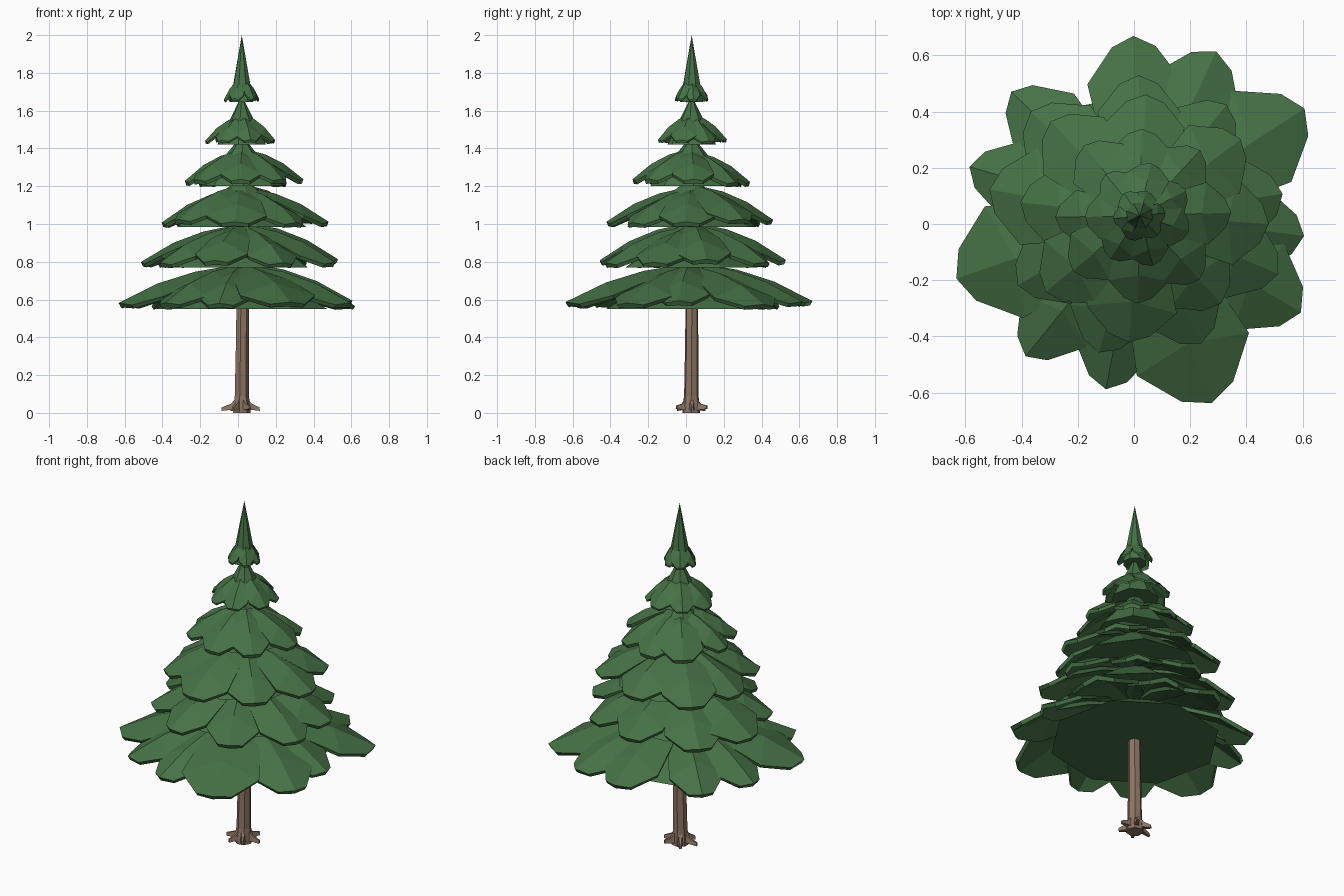
import bpy, bmesh, math, random
from mathutils import Vector, Matrix

if "Cube" in bpy.data.objects:
    bpy.data.objects.remove(bpy.data.objects["Cube"])

random.seed(4)
CX, CY = 0.02, 0.03  # tree axis


def material(name, col):
    m = bpy.data.materials.new(name)
    m.diffuse_color = (*col, 1)
    m.use_nodes = True
    m.node_tree.nodes["Principled BSDF"].inputs["Base Color"].default_value = m.diffuse_color
    return m


GREEN = material("needles", (0.06, 0.165, 0.06))
BROWN = material("bark", (0.27, 0.18, 0.13))


def finish(name, bm, mat):
    bmesh.ops.recalc_face_normals(bm, faces=bm.faces[:])
    me = bpy.data.meshes.new(name)
    bm.to_mesh(me)
    bm.free()
    me.materials.append(mat)
    ob = bpy.data.objects.new(name, me)
    bpy.context.collection.objects.link(ob)
    return ob


def loft(bm, rings):
    """Skin a list of equal-length point rings and cap both ends."""
    rows = [[bm.verts.new(p) for p in r] for r in rings]
    n = len(rows[0])
    for a, b in zip(rows, rows[1:]):
        for i in range(n):
            j = (i + 1) % n
            bm.faces.new((a[i], a[j], b[j], b[i]))
    bm.faces.new(rows[0][::-1])
    bm.faces.new(rows[-1])


def ring(x, y, z, r, n, ph=0.0):
    return [Vector((x + r * math.cos(ph + math.tau * i / n),
                    y + r * math.sin(ph + math.tau * i / n), z)) for i in range(n)]


def add_bough(bm, ang, R, w, z0, h, t=0.018):
    """One drooping, ridged bough with a broad middle and a blunt tip."""
    # (radius, half width, side height, ridge radius, ridge height)
    rows = [(0.14 * R, 0.3 * w, 0.93 * h, 0.14 * R, h),
            (0.42 * R, 0.75 * w, 0.66 * h, 0.38 * R, 0.88 * h),
            (0.74 * R, w, 0.29 * h, 0.68 * R, 0.60 * h),
            (0.94 * R, 0.46 * w, 0.08 * h, R, 0.13 * h)]
    turn = Matrix.Translation((CX, CY, z0)) @ Matrix.Rotation(math.radians(ang), 4, 'Z')
    rings = []
    for r, hw, zs, rr, zr in rows:
        pts = [(r, -hw, zs), (rr, 0, zr), (r, hw, zs),
               (r * 0.98, hw * 0.95, zs - t), (rr * 0.98, 0, zr - t * 1.3), (r * 0.98, -hw * 0.95, zs - t)]
        rings.append([turn @ Vector(p) for p in pts])
    loft(bm, rings)


# Lowest tier: (angle, reach) read from the outline
low = [(92, .64), (65, .645), (33, .70), (-7, .59), (-31, .67), (-69, .715),
       (-101, .63), (-129, .645), (-161, .69), (164, .63), (136, .635)]


def even(n, phase, reach):
    return [(phase - 360 * i / n + random.uniform(-5, 5),
             reach * random.uniform(0.95, 1.05)) for i in range(n)]


# Tiers: base z, bough height, core radius, core top z, boughs
tiers = [(0.55, 0.22, 0.46, 0.82, low),
         (0.77, 0.215, 0.375, 1.04, even(9, 93, 0.52)),
         (0.985, 0.20, 0.35, 1.25, even(8, 84, 0.445)),
         (1.20, 0.175, 0.22, 1.47, even(8, 88, 0.315)),
         (1.42, 0.145, 0.13, 1.68, even(7, 80, 0.19)),
         (1.645, 0.12, 0.065, 2.0, even(6, 70, 0.095))]

for k, (z0, h, rc, zt, boughs) in enumerate(tiers, 1):
    # Conical core
    bm = bmesh.new()
    bmesh.ops.create_cone(bm, cap_ends=True, segments=8, radius1=rc, radius2=0, depth=zt - z0,
                          matrix=Matrix.Translation((CX, CY, (z0 + zt) / 2))
                          @ Matrix.Rotation(k * 0.6, 4, 'Z'))
    finish(f"tier_{k}_core", bm, GREEN)
    # Ring of boughs
    bm = bmesh.new()
    half = math.sin(math.pi / len(boughs)) * 0.86
    for i, (ang, R) in enumerate(boughs):
        lift = random.uniform(-0.004, 0.016) * min(1, R / 0.3)
        wide = half * R * random.uniform(0.95, 1.1)
        if k == 1 and i in (2, 5, 8):
            wide *= 1.15
        add_bough(bm, ang, R, wide, z0 + lift, h, 0.018 if k < 5 else 0.01)
    finish(f"tier_{k}_boughs", bm, GREEN)

# Trunk with a slight lean and flared foot
bm = bmesh.new()
loft(bm, [ring(0.018, 0.027, 0, 0.048, 7), ring(0.018, 0.027, 0.035, 0.047, 7),
          ring(0.018, 0.028, 0.09, 0.039, 7), ring(0.021, 0.03, 0.35, 0.036, 7),
          ring(0.023, 0.031, 0.6, 0.034, 7)])
finish("trunk", bm, BROWN)

# Roots
bm = bmesh.new()
for ang, reach, zt in [(5, 0.097, 0.02), (62, 0.095, 0.03), (125, 0.09, 0.018),
                       (183, 0.105, 0.02), (238, 0.085, 0.02), (300, 0.09, 0.03)]:
    turn = Matrix.Translation((0.018, 0.027, 0)) @ Matrix.Rotation(math.radians(ang), 4, 'Z')
    rings = []
    for r, z, w, hh in [(0.02, 0.055, 0.018, 0.035), (0.055, 0.032, 0.012, 0.016), (reach, zt, 0.007, 0.009)]:
        rings.append([turn @ Vector((r, a * w, z + b * hh))
                      for a, b in [(-1, -1), (1, -1), (0.6, 1), (-0.6, 1)]])
    loft(bm, rings)
finish("roots", bm, BROWN)
